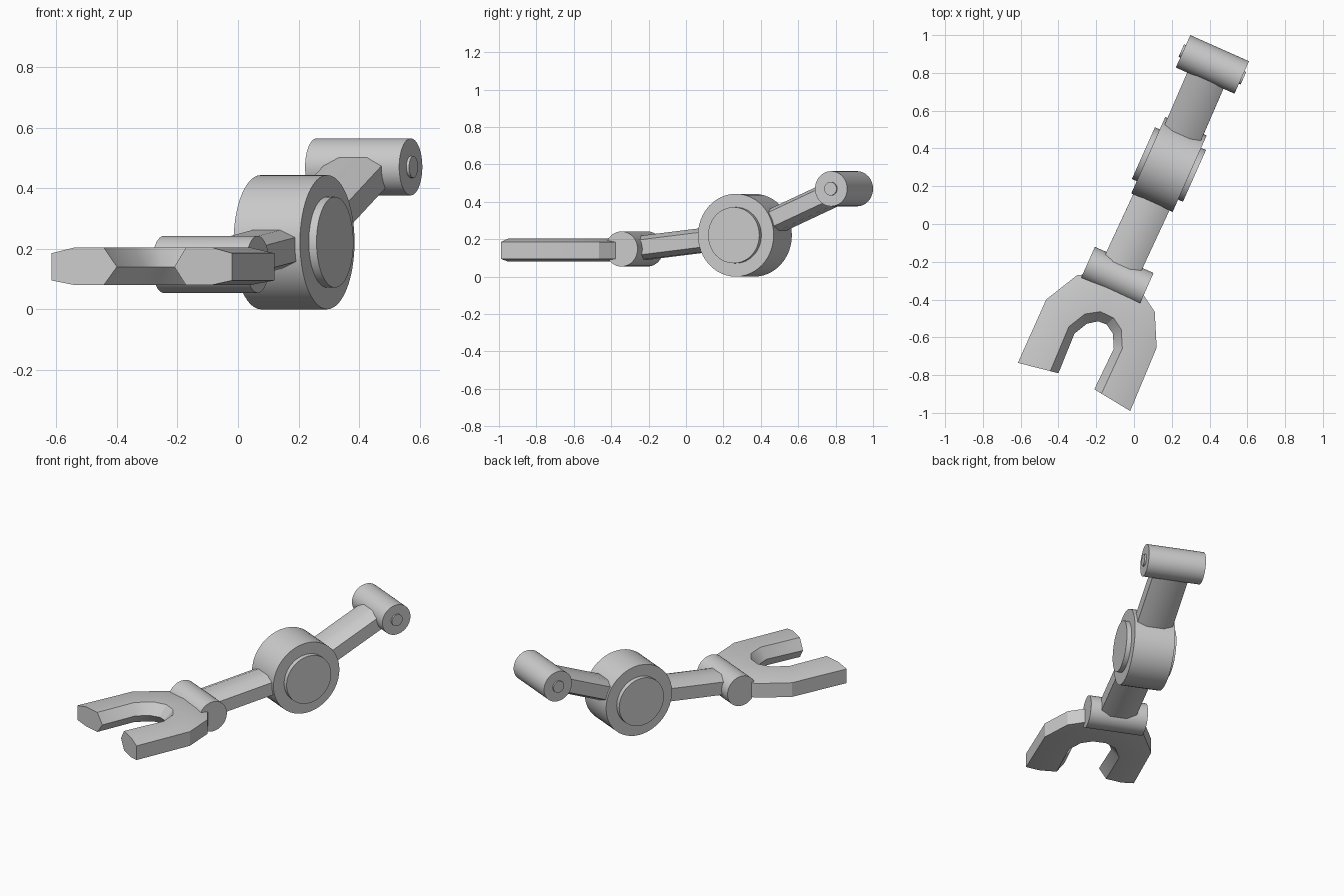
import bpy, bmesh, math
from mathutils import Vector

if "Cube" in bpy.data.objects:
    bpy.data.objects.remove(bpy.data.objects["Cube"])

SIDE = Vector((0.9135, -0.4067, 0))   # direction of all hinge pins


def finish(name, bm):
    bmesh.ops.recalc_face_normals(bm, faces=bm.faces[:])
    me = bpy.data.meshes.new(name)
    bm.to_mesh(me)
    bm.free()
    ob = bpy.data.objects.new(name, me)
    bpy.context.collection.objects.link(ob)
    bpy.ops.object.select_all(action='DESELECT')
    ob.select_set(True)
    bpy.context.view_layer.objects.active = ob
    bpy.ops.object.shade_smooth_by_angle(angle=math.radians(25))
    return ob


def loft(name, rings):
    bm = bmesh.new()
    loops = [[bm.verts.new(p) for p in r] for r in rings]
    n = len(loops[0])
    for a, b in zip(loops, loops[1:]):
        for i in range(n):
            j = (i + 1) % n
            bm.faces.new((a[i], a[j], b[j], b[i]))
    bm.faces.new(loops[0])
    bm.faces.new(loops[-1])
    return finish(name, bm)


def barrel(name, centre, radius, half, sides=48):
    up = Vector((0, 0, 1))
    fwd = up.cross(SIDE)
    angles = [2 * math.pi * i / sides for i in range(sides)]
    return loft(name, [[centre + SIDE * s + (fwd * math.cos(t) + up * math.sin(t)) * radius
                        for t in angles] for s in (-half, half)])


def link(name, a, b):
    # eight-sided bar between two hinge centres
    up = SIDE.cross(b - a).normalized()
    section = [(-.105, -.04), (-.05, -.064), (.05, -.064), (.105, -.04),
               (.105, .04), (.05, .064), (-.05, .064), (-.105, .04)]
    return loft(name, [[p + SIDE * u + up * v for u, v in section] for p in (a, b)])


wrist = Vector((-.09, -.276, .148))
elbow = Vector((.185, .315, .2215))
shoulder = Vector((.415, .845, .47))

# Hinges
barrel("wrist_barrel", wrist, .094, .17)
barrel("elbow_drum", elbow, .2215, .12)
barrel("elbow_caps", elbow, .15, .148)
barrel("shoulder_barrel", shoulder, .094, .17)
barrel("shoulder_pin", shoulder, .036, .18, 24)

# Arm bars
link("lower_link", wrist, elbow)
link("upper_link", elbow, shoulder)

# Fork claw: section swept between outer and inner outlines
outer = [(-.615, -.735), (-.465, -.40), (-.30, -.27), (-.13, -.26),
         (.04, -.36), (.11, -.465), (.12, -.655), (-.02, -.99)]
inner = [(-.40, -.79), (-.315, -.58), (-.25, -.528), (-.19, -.515),
         (-.145, -.532), (-.112, -.58), (-.107, -.66), (-.21, -.875)]
profile = [(0, .095), (.35, .08), (.8, .08), (1, .14), (.8, .204), (.35, .204), (0, .185)]
loft("fork_claw", [[Vector((*o, 0)).lerp(Vector((*i, 0)), u) + Vector((0, 0, z))
                    for u, z in profile] for o, i in zip(outer, inner)])
